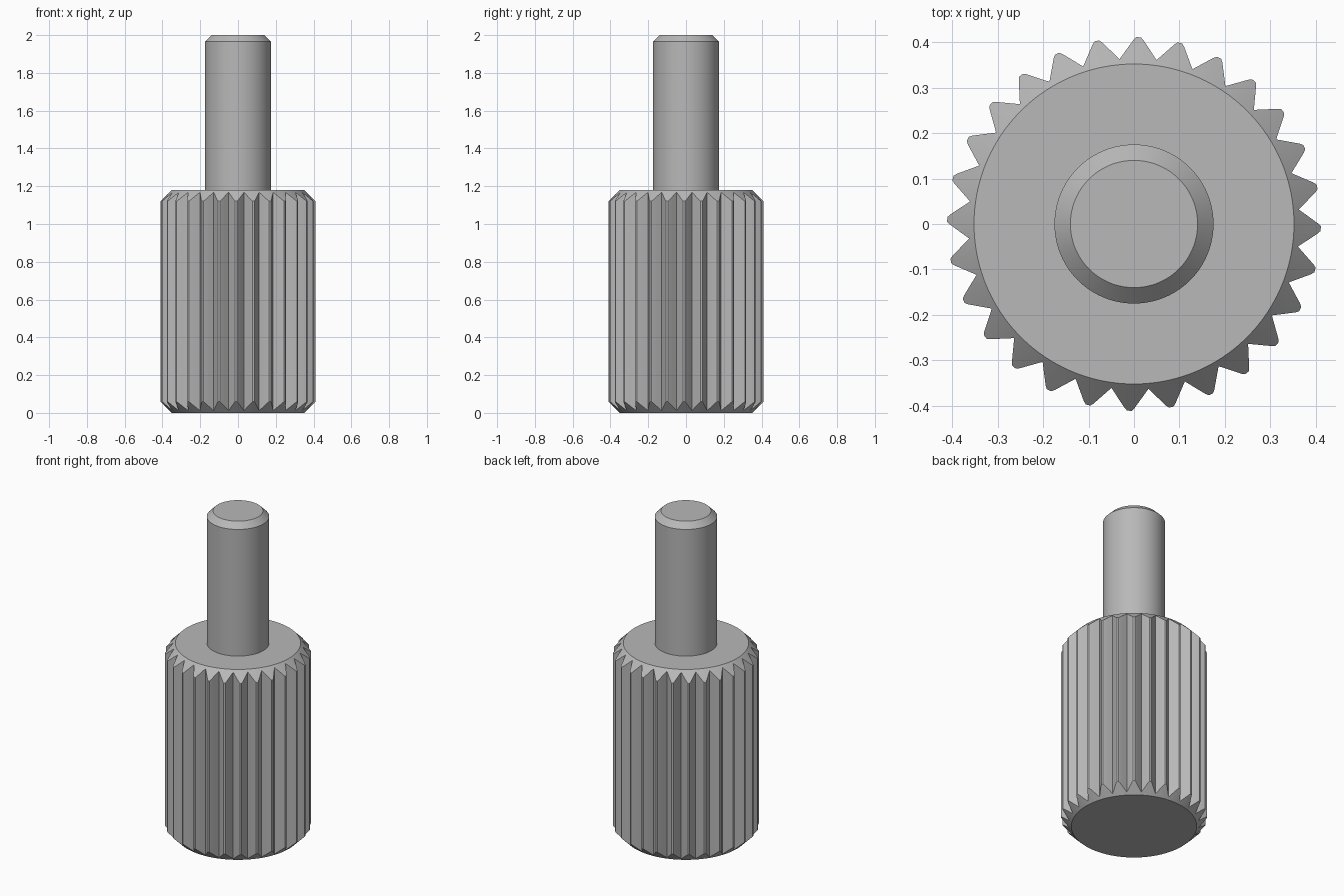
import bpy, bmesh
from math import sin, cos, tau, radians, hypot, atan2

cube = bpy.data.objects.get("Cube")
if cube:
    bpy.data.objects.remove(cube)

TEETH = 28
TURN = radians(-1.4)
TIP_R, VALLEY_R, CAP_R = 0.411, 0.364, 0.352
GRIP_TOP = 1.18

steel = bpy.data.materials.new("plain grey")
grey = (0.48, 0.48, 0.48, 1)
steel.diffuse_color = grey
steel.use_nodes = True
steel.node_tree.nodes["Principled BSDF"].inputs["Base Color"].default_value = grey


def loft(name, rings):
    """Join equal rings of points and close both ends."""
    bm = bmesh.new()
    loops = [[bm.verts.new(p) for p in ring] for ring in rings]
    n = len(loops[0])
    for low, high in zip(loops, loops[1:]):
        for i in range(n):
            j = (i + 1) % n
            bm.faces.new((low[i], low[j], high[j], high[i]))
    bm.faces.new(loops[0][::-1])
    bm.faces.new(loops[-1])
    bmesh.ops.recalc_face_normals(bm, faces=bm.faces)
    mesh = bpy.data.meshes.new(name)
    bm.to_mesh(mesh)
    bm.free()
    mesh.materials.append(steel)
    obj = bpy.data.objects.new(name, mesh)
    bpy.context.collection.objects.link(obj)
    bpy.ops.object.select_all(action='DESELECT')
    obj.select_set(True)
    bpy.context.view_layer.objects.active = obj
    bpy.ops.object.shade_smooth_by_angle(angle=radians(22))
    return obj


def circle(r, z, n=96):
    return [(r * cos(tau * i / n), r * sin(tau * i / n), z) for i in range(n)]


# Knurled grip: one blunt V tooth repeated around, as (radius, angle) pairs
half = tau / TEETH / 2
valley = (VALLEY_R * cos(half), VALLEY_R * sin(half))
corner = (TIP_R - 0.006, 0.011)
middle = ((valley[0] + corner[0]) / 2, (valley[1] + corner[1]) / 2)
side = [middle, corner, (TIP_R, 0.005)]
tooth = [(x, -y) for x, y in [valley] + side] + side[::-1]
outline = [(hypot(x, y), atan2(y, x) + TURN + k * tau / TEETH)
           for k in range(TEETH) for x, y in tooth]


def ring(radius, height):
    return [(radius(r) * cos(a), radius(r) * sin(a), height(r)) for r, a in outline]


# Both ends of the teeth are cut by a 45 degree cone
loft("knurled_grip", [
    ring(lambda r: CAP_R, lambda r: 0),
    ring(lambda r: r, lambda r: r - CAP_R),
    ring(lambda r: r, lambda r: GRIP_TOP - (r - CAP_R)),
    ring(lambda r: CAP_R, lambda r: GRIP_TOP),
])

# Plain pin with a chamfered end
loft("pin", [circle(0.175, GRIP_TOP - 0.01), circle(0.175, 1.965), circle(0.14, 2.0)])
